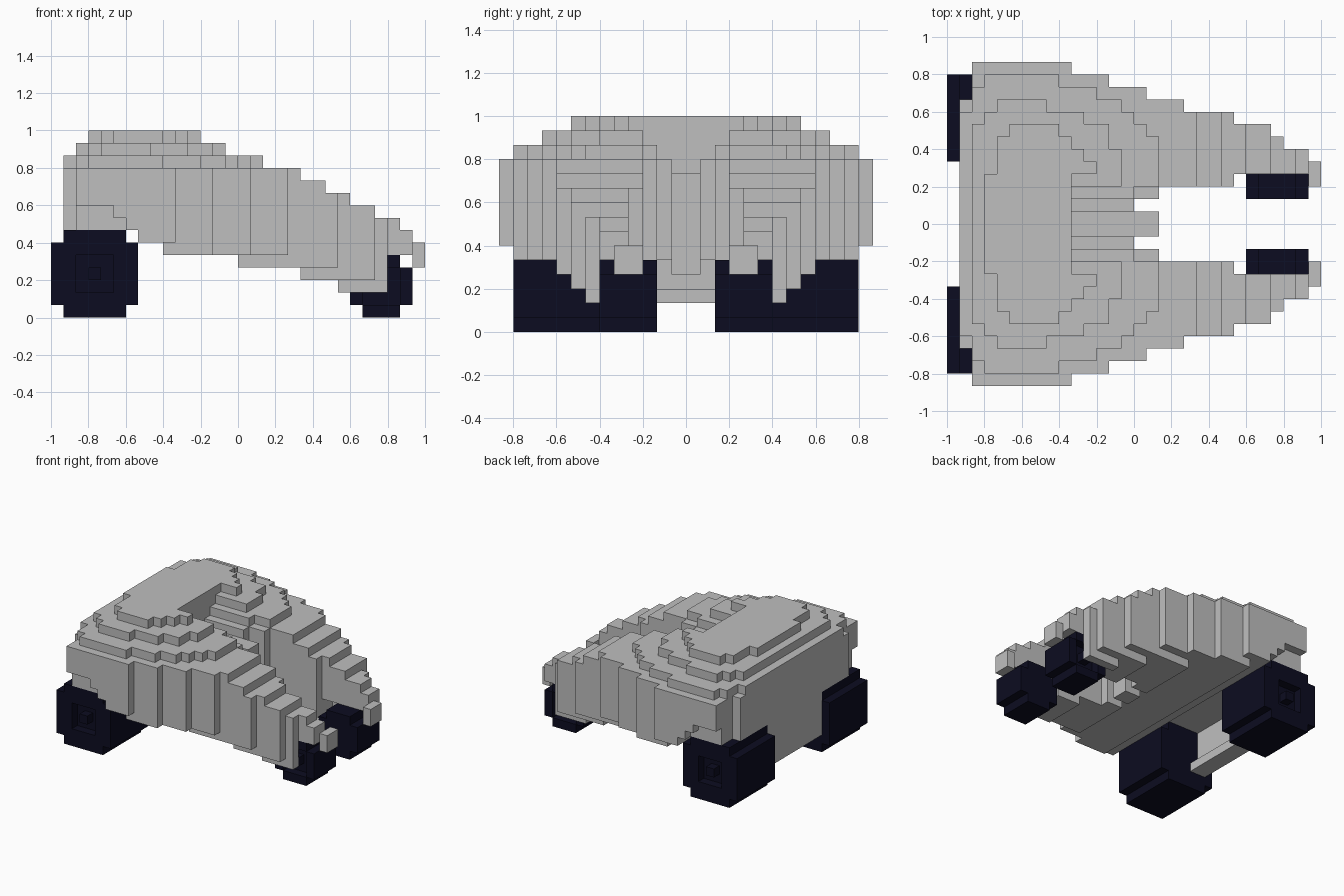
import bpy, bmesh

U = 1 / 15  # edge length of one block

if "Cube" in bpy.data.objects:
    bpy.data.objects.remove(bpy.data.objects["Cube"], do_unlink=True)


def make_material(name, colour):
    mat = bpy.data.materials.new(name)
    mat.use_nodes = True
    mat.diffuse_color = (*colour, 1)
    mat.node_tree.nodes["Principled BSDF"].inputs["Base Color"].default_value = (*colour, 1)
    return mat


GREY = make_material("light grey", (0.52, 0.52, 0.52))
NAVY = make_material("dark navy", (0.0037, 0.0037, 0.0150))

SIDES = {
    (1, 0, 0): [(1, 0, 0), (1, 1, 0), (1, 1, 1), (1, 0, 1)],
    (-1, 0, 0): [(0, 0, 0), (0, 0, 1), (0, 1, 1), (0, 1, 0)],
    (0, 1, 0): [(0, 1, 0), (0, 1, 1), (1, 1, 1), (1, 1, 0)],
    (0, -1, 0): [(0, 0, 0), (1, 0, 0), (1, 0, 1), (0, 0, 1)],
    (0, 0, 1): [(0, 0, 1), (1, 0, 1), (1, 1, 1), (0, 1, 1)],
    (0, 0, -1): [(0, 0, 0), (0, 1, 0), (1, 1, 0), (1, 0, 0)],
}


def block_object(name, cells, mat):
    """Skin a set of grid blocks, keeping only the exposed faces."""
    bm = bmesh.new()
    corners = {}
    for c in cells:
        for d, quad in SIDES.items():
            if (c[0] + d[0], c[1] + d[1], c[2] + d[2]) in cells:
                continue
            face = []
            for q in quad:
                p = (c[0] + q[0], c[1] + q[1], c[2] + q[2])
                if p not in corners:
                    corners[p] = bm.verts.new([v * U for v in p])
                face.append(corners[p])
            bm.faces.new(face)
    mesh = bpy.data.meshes.new(name)
    bm.to_mesh(mesh)
    bm.free()
    mesh.materials.append(mat)
    obj = bpy.data.objects.new(name, mesh)
    bpy.context.collection.objects.link(obj)


def mirrored(cells):
    return cells | {(x, -1 - y, z) for x, y, z in cells}


def step(value, table):
    """First result in the table whose limit lies above the value."""
    return next(r for limit, r in table if value < limit)


# Body outline: front end of each row, counted outwards from the middle
OUTLINE = [2, 0, 2, 15, 15, 14, 12, 11, 8, 4, 1, -2, -5]
# Front end of each layer from z = 2 to 11
LAYER_END = {2: 15, 3: 15, 4: 15, 5: 15, 6: 14, 7: 13, 8: 11, 9: 9, 10: 7, 11: 5}
# Roof layers: (rear, front) for each row outwards
ROOF = {
    12: [(-14, -5)] * 2 + [(-14, 0)] + [(-14, 2)] * 4
        + [(-14, 1), (-14, 0), (-13, -1), (-13, -3), (-12, -6)],
    13: [(-13, -5)] * 3 + [(-13, -1)] * 3 + [(-13, -2)] * 2 + [(-12, -4), (-11, -7)],
    14: [(-12, -5)] * 4 + [(-11, -3), (-11, -4), (-11, -5), (-10, -6)],
}
FLOOR_X = [(-8, 7), (-6, 6), (0, 5), (5, 4), (8, 3), (12, 2), (14, 5), (16, 4)]
FLOOR_Y = [(7, 2), (8, 3), (9, 4), (12, 5), (14, 6)]
ARCH = [(-10, 9), (-9, 8), (-8, 7), (16, 0)]


def in_body(x, y, z):
    if z in ROOF:
        rows = ROOF[z]
        return y < len(rows) and rows[y][0] <= x < rows[y][1]
    rear = -14 if y < 10 else -13
    if not rear <= x < min(OUTLINE[y], LAYER_END[z]):
        return False
    if y < 1 and z == 11 and x >= -5:      # lowered middle of the cowl
        return False
    if 8 <= x < 14 and y < 4:              # horns narrow beside the wheels
        return False
    if x == 14 and z > 5:
        return False
    low = max(step(x, FLOOR_X), step(y, FLOOR_Y))
    if x >= 8 and y < 6 and x < 14:        # front wheel well
        low = max(low, 5)
    if y == 12:                            # rear wheel arch
        low = max(low, step(x, ARCH))
    return z >= low


body = {(x, y, z) for x in range(-15, 15) for y in range(13)
        for z in range(2, 15) if in_body(x, y, z)}
block_object("body_shell", mirrored(body), GREY)

# Rear panel and bumper hanging between the rear wheels
panel = {(-14, y, z) for y in range(5) for z in range(3, 7)}
panel |= {(x, y, 2) for x in (-14, -13) for y in range(5)}
block_object("rear_panel", mirrored(panel), GREY)


def wheel(x0, size, y0, y1):
    """Square wheel with clipped corners and a recessed hub on the outside."""
    cells = set()
    mid = size // 2
    for a in range(size):
        for b in range(size):
            if a in (0, size - 1) and b in (0, size - 1):
                continue
            ring = max(abs(a - mid), abs(b - mid)) == 1
            for y in range(y0, y1 - (1 if ring else 0)):
                cells.add((x0 + a, y, b))
    return cells


for name, x0, size, y0, y1 in (("rear_wheel", -15, 7, 5, 12), ("front_wheel", 9, 5, 2, 6)):
    cells = wheel(x0, size, y0, y1)
    block_object(name + "_far", cells, NAVY)
    block_object(name + "_near", {(x, -1 - y, z) for x, y, z in cells}, NAVY)
